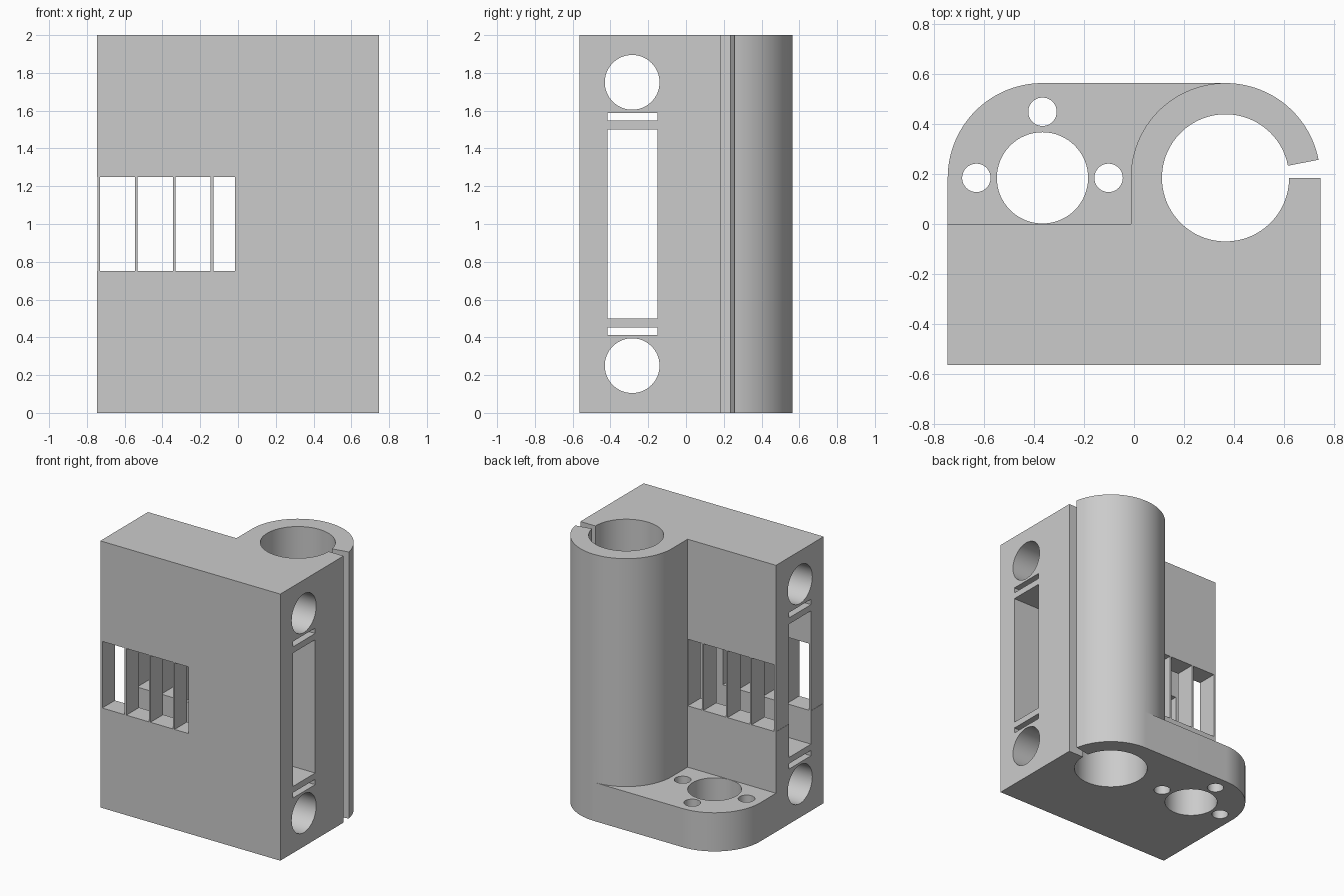
import bpy, bmesh, math
from mathutils import Matrix

if "Cube" in bpy.data.objects:
    bpy.data.objects.remove(bpy.data.objects["Cube"], do_unlink=True)

grey = bpy.data.materials.new("plain grey")
grey.use_nodes = True
GREY = (0.6, 0.6, 0.6, 1)
grey.diffuse_color = GREY
grey.node_tree.nodes["Principled BSDF"].inputs["Base Color"].default_value = GREY

W, D, H = 0.747, 0.565, 2.0        # half width, half depth, height
CX, CY, R = 0.367, 0.185, 0.38     # boss centres (mirrored in x) and radius
BORE = 0.255
FLANGE_H = 0.29


def finish(bm, name):
    bmesh.ops.recalc_face_normals(bm, faces=bm.faces)
    mesh = bpy.data.meshes.new(name)
    bm.to_mesh(mesh)
    bm.free()
    obj = bpy.data.objects.new(name, mesh)
    bpy.context.collection.objects.link(obj)
    mesh.materials.append(grey)
    return obj


def extrude(name, outline, height):
    bm = bmesh.new()
    face = bm.faces.new([bm.verts.new((x, y, 0)) for x, y in outline])
    top = bmesh.ops.extrude_face_region(bm, geom=[face])["geom"]
    verts = [v for v in top if isinstance(v, bmesh.types.BMVert)]
    bmesh.ops.translate(bm, verts=verts, vec=(0, 0, height))
    return finish(bm, name)


def arc(cx, cy, r, start, end, steps):
    angles = [math.radians(start + (end - start) * i / steps) for i in range(steps + 1)]
    return [(cx + r * math.cos(a), cy + r * math.sin(a)) for a in angles]


def box(name, lo, hi):
    bm = bmesh.new()
    bmesh.ops.create_cube(bm, size=1)
    for v in bm.verts:
        v.co = [(a + b) / 2 + c * (b - a) for a, b, c in zip(lo, hi, v.co)]
    return finish(bm, name)


def cylinder(name, centre, r, length, axis="Z"):
    bm = bmesh.new()
    turn = Matrix.Rotation(math.pi / 2, 4, "Y") if axis == "X" else Matrix()
    bmesh.ops.create_cone(bm, cap_ends=True, segments=64, radius1=r, radius2=r,
                          depth=length, matrix=Matrix.Translation(centre) @ turn)
    return finish(bm, name)


def combine(target, tool, operation="DIFFERENCE"):
    mod = target.modifiers.new("combine", "BOOLEAN")
    mod.operation, mod.solver, mod.object = operation, "EXACT", tool
    bpy.context.view_layer.objects.active = target
    bpy.ops.object.modifier_apply(modifier=mod.name)
    bpy.data.objects.remove(tool, do_unlink=True)


# Main block with the split bearing clamp, one continuous outline
outline = [(-W, -D), (W, -D), (W, CY)]
outline += arc(CX, CY, BORE, 0, -349, 80)
outline += arc(CX, CY, R, 11, 180, 56)
outline += [(CX - R, 0), (-W, 0)]
body = extrude("bearing_block", outline, H)

# Foot flange with its motor-style hole pattern
outline = [(-W, -0.02), (CX - R + 0.02, -0.02)]
outline += arc(CX, CY, R - 0.02, 180, 90, 30)
outline += [(CX, D)]
outline += arc(-CX, CY, R, 90, 180, 32)
flange = extrude("foot_flange", outline, FLANGE_H)
combine(flange, cylinder("rod_hole", (-CX, CY, 0), 0.183, 1))
for dx, dy in ((-0.265, 0), (0.265, 0), (0, 0.265)):
    combine(flange, cylinder("screw_hole", (-CX + dx, CY + dy, 0), 0.057, 1))
combine(body, flange, "UNION")

# Cross holes and tension slits, mirrored about mid height
for side in (-1, 1):
    combine(body, cylinder("cross_hole", (0, -0.285, 1 + side * 0.75), 0.145, 3, "X"))
    z = 1 + side * 0.567
    combine(body, box("slit", (-1, -0.415, z - 0.02), (1, -0.152, z + 0.02)))

# Long window running through the width
combine(body, box("window", (-1, -0.415, 0.5), (1, -0.152, 1.5)))

# Bays cut front to back, leaving thin support fins between them
fins = [-0.738, -0.538, -0.338, -0.138]
starts = [-1] + [x + 0.007 for x in fins]
ends = [x - 0.007 for x in fins] + [-0.015]
for a, b in zip(starts, ends):
    combine(body, box("bay", (a, -1, 0.75), (b, 0.1, 1.25)))

# Smooth bores and bosses, crisp edges
bpy.ops.object.select_all(action="DESELECT")
body.select_set(True)
bpy.context.view_layer.objects.active = body
bpy.ops.object.shade_smooth_by_angle(angle=math.radians(30))
